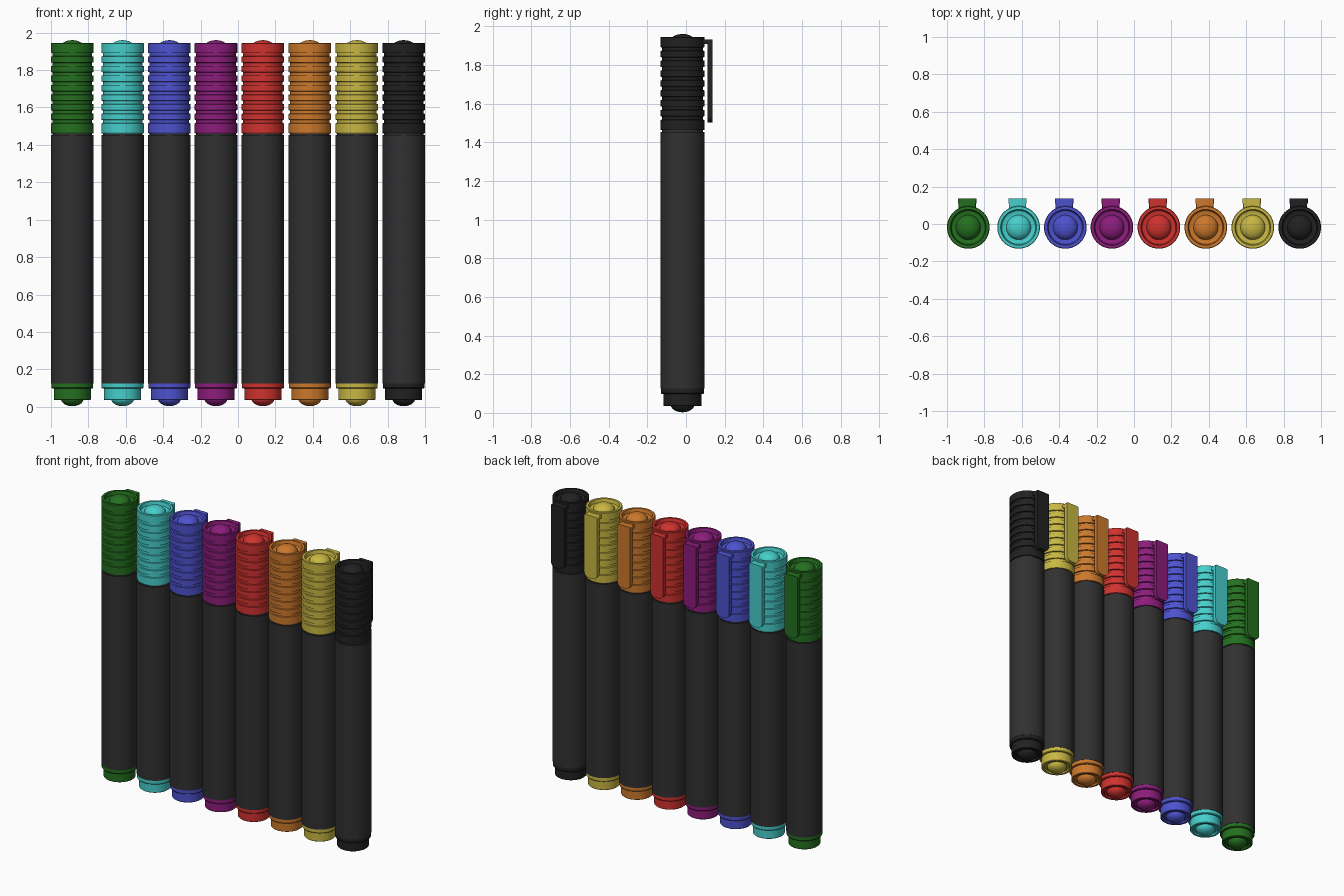
import bpy, bmesh, math

if "Cube" in bpy.data.objects:
    bpy.data.objects.remove(bpy.data.objects["Cube"])

R = 0.114      # pen radius
Y = -0.018     # pen axis
SEG = 48

def material(name, rgb):
    m = bpy.data.materials.new(name)
    m.diffuse_color = (*rgb, 1)
    m.use_nodes = True
    m.node_tree.nodes["Principled BSDF"].inputs["Base Color"].default_value = m.diffuse_color
    return m

def finish(bm, name, mat, loc):
    bmesh.ops.recalc_face_normals(bm, faces=bm.faces)
    me = bpy.data.meshes.new(name)
    bm.to_mesh(me)
    bm.free()
    me.materials.append(mat)
    me.polygons.foreach_set("use_smooth", [True] * len(me.polygons))
    me.set_sharp_from_angle(angle=math.radians(30))
    ob = bpy.data.objects.new(name, me)
    ob.location = loc
    bpy.context.collection.objects.link(ob)
    return ob

def lathe(name, profile, mat, loc):
    bm = bmesh.new()
    vs = [bm.verts.new((r, 0, z)) for r, z in profile]
    es = [bm.edges.new(p) for p in zip(vs, vs[1:])]
    bmesh.ops.spin(bm, geom=vs + es, axis=(0, 0, 1), cent=(0, 0, 0),
                   angle=2 * math.pi, steps=SEG, use_merge=True)
    bmesh.ops.remove_doubles(bm, verts=bm.verts, dist=1e-5)
    return finish(bm, name, mat, loc)

def dome(r, z0, z1, n=7):
    """Profile points from the centre tip z1 out to radius r at z0."""
    return [(r * math.sin(a), z0 + (z1 - z0) * math.cos(a))
            for a in (i * math.pi / 2 / n for i in range(n + 1))]

def rounded_plate(bm, w, z0, z1, y0, y1, r_bottom, r_top):
    """Upright plate with rounded corners, extruded along y."""
    pts = []
    for sx, z, r, start in ((1, z0, r_bottom, -90), (1, z1, r_top, 0),
                            (-1, z1, r_top, 90), (-1, z0, r_bottom, 180)):
        cx, cz = sx * (w / 2 - r), z + (r if z == z0 else -r)
        for i in range(6):
            a = math.radians(start + 18 * i)
            pts.append((cx + r * math.cos(a), cz + r * math.sin(a)))
    f = bm.faces.new([bm.verts.new((x, y0, z)) for x, z in pts])
    out = bmesh.ops.extrude_face_region(bm, geom=[f])["geom"]
    bmesh.ops.translate(bm, vec=(0, y1 - y0, 0),
                        verts=[g for g in out if isinstance(g, bmesh.types.BMVert)])

# End plug: central dome in a recess, rim, then a full-width collar
plug = dome(0.062, 0.045, 0.003) + [
    (0.078, 0.045), (0.082, 0.035), (0.096, 0.035), (0.099, 0.038),
    (0.099, 0.098), (0.109, 0.098), (0.112, 0.102), (0.112, 0.125), (0, 0.125)]

# Barrel with a thin neck running up into the cap
barrel = [(0, 0.125), (R, 0.125), (R, 1.454), (0.106, 1.454),
          (0.106, 1.475), (0, 1.475)]

# Cap: plain skirt, stacked ribs, rim, recess and dome
cap = [(0, 1.462), (R - 0.002, 1.462), (R, 1.465)]
RIBS, Z0, STEP = 8, 1.515, 0.051
for i in range(RIBS):
    z = Z0 + i * STEP
    cap += [(R, z), (R - 0.008, z + 0.002), (R - 0.008, z + 0.018), (R, z + 0.020)]
cap += [(R, 1.942), (R - 0.003, 1.945), (0.096, 1.945), (0.090, 1.922),
        (0.078, 1.918)]
cap += dome(0.066, 1.918, 1.960)[::-1]

PENS = {
    "green":  (-0.886, (0.018, 0.160, 0.014)),
    "cyan":   (-0.617, (0.060, 0.620, 0.600)),
    "blue":   (-0.367, (0.075, 0.085, 0.620)),
    "purple": (-0.118, (0.260, 0.012, 0.200)),
    "red":    (0.133, (0.620, 0.032, 0.028)),
    "orange": (0.384, (0.600, 0.190, 0.025)),
    "yellow": (0.635, (0.580, 0.470, 0.055)),
    "black":  (0.886, (0.015, 0.015, 0.015)),
}
dark = material("barrel_dark", (0.030, 0.030, 0.031))

for name, (x, rgb) in PENS.items():
    mat = material(name, rgb)
    loc = (x, Y, 0)
    lathe(name + "_end_plug", plug, mat, loc)
    lathe(name + "_barrel", barrel, dark, loc)
    lathe(name + "_cap", cap, mat, loc)
    # Pocket clip: hanging plate plus the bridge to the cap
    bm = bmesh.new()
    rounded_plate(bm, 0.098, 1.503, 1.932, 0.128, 0.154, 0.035, 0.006)
    rounded_plate(bm, 0.092, 1.907, 1.932, 0.095, 0.130, 0.003, 0.003)
    finish(bm, name + "_clip", mat, (x - 0.006, Y, 0))
